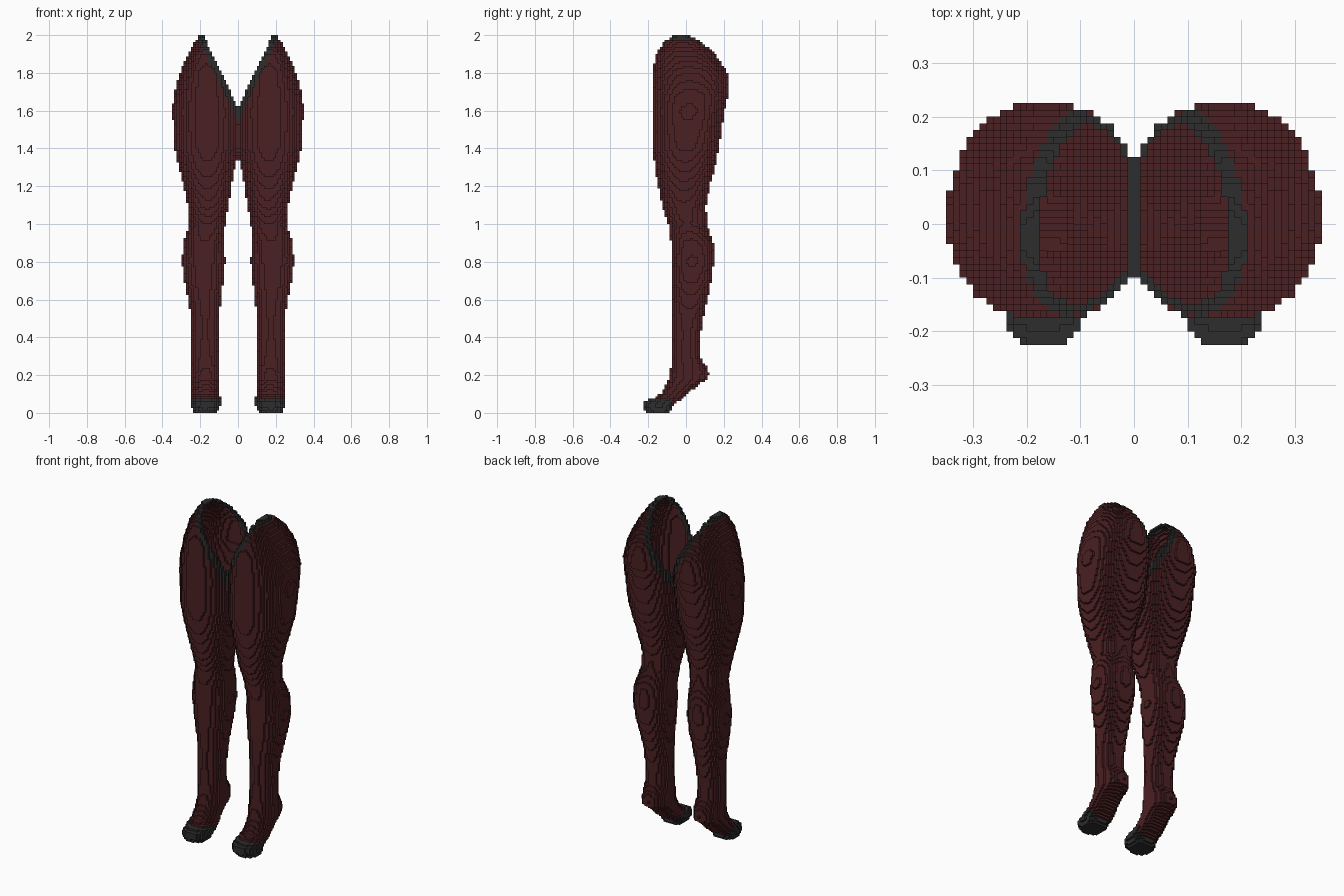
import bpy, bmesh, math

cube = bpy.data.objects.get("Cube")
if cube:
    bpy.data.objects.remove(cube, do_unlink=True)

S = 0.0125  # block size


def material(name, rgb):
    m = bpy.data.materials.new(name)
    m.use_nodes = True
    m.diffuse_color = (*rgb, 1)
    b = m.node_tree.nodes["Principled BSDF"]
    b.inputs["Base Color"].default_value = (*rgb, 1)
    b.inputs["Roughness"].default_value = 0.8
    return m


RED = material("dark red cloth", (0.070, 0.0145, 0.016))
GREY = material("charcoal trim", (0.026, 0.026, 0.026))

# Leg cross-sections: height, inner x, outer x, front y, back y
SECTIONS = [
    (0.00, .110, .235, -.205, -.085),
    (0.03, .095, .245, -.228, -.070),
    (0.06, .085, .245, -.225, -.040),
    (0.08, .090, .245, -.165, -.010),
    (0.11, .100, .245, -.125, .020),
    (0.15, .100, .245, -.105, .065),
    (0.18, .100, .245, -.092, .112),
    (0.21, .100, .245, -.088, .120),
    (0.25, .100, .245, -.080, .105),
    (0.30, .100, .248, -.072, .070),
    (0.40, .105, .245, -.070, .075),
    (0.50, .100, .248, -.070, .090),
    (0.60, .090, .265, -.072, .112),
    (0.70, .078, .285, -.075, .135),
    (0.80, .067, .297, -.077, .146),
    (0.90, .073, .287, -.080, .145),
    (1.00, .068, .257, -.093, .108),
    (1.10, .050, .265, -.125, .105),
    (1.20, .035, .287, -.147, .126),
    (1.30, .015, .312, -.165, .152),
    (1.40, -.008, .335, -.175, .175),
    (1.60, -.020, .347, -.176, .203),
    (1.68, -.010, .340, -.176, .225),
    (1.80, .020, .307, -.176, .220),
    (1.90, .075, .266, -.160, .155),
    (1.97, .120, .225, -.110, .075),
    (2.00, .150, .205, -.060, .005),
]


def section(z):
    for a, b in zip(SECTIONS, SECTIONS[1:]):
        if z <= b[0]:
            t = (z - a[0]) / (b[0] - a[0])
            return [p + (q - p) * t for p, q in zip(a[1:], b[1:])]


# Solid leg volume made of blocks on the +x side
solid = set()
for k in range(160):
    x0, x1, y0, y1 = section((k + .5) * S)
    cx, cy, rx, ry = (x0 + x1) / 2, (y0 + y1) / 2, (x1 - x0) / 2, (y1 - y0) / 2
    for i in range(30):
        for j in range(-20, 20):
            u = abs((i + .5) * S - cx) / rx
            v = abs((j + .5) * S - cy) / ry
            if u ** 2.3 + v ** 2.3 <= 1:
                solid.add((i, j, k))

DIRS = [(1, 0, 0), (-1, 0, 0), (0, 1, 0), (0, -1, 0), (0, 0, 1), (0, 0, -1)]


def step(c, d):
    return (c[0] + d[0], c[1] + d[1], c[2] + d[2])


def below_cut(c):
    """Distance below the slanted opening at the top of the leg."""
    return (1.615 + 2.1 * (c[0] + .5) * S - (c[2] + .5) * S) / math.hypot(1, 2.1)


# Hollow cloth shell, open along the slanted cut, sorted into parts
shell = {c for c in solid
         if below_cut(c) > 0 and any(step(c, d) not in solid for d in DIRS)}
parts = {"leg": set(), "top_trim": set(), "toe_cap": set()}
for c in shell:
    if below_cut(c) < 0.032:
        parts["top_trim"].add(c)
    elif c[1] * S < -0.08 and c[2] * S < 0.075:
        parts["toe_cap"].add(c)
    else:
        parts["leg"].add(c)


def mirrored(cells):
    return {(-1 - i, j, k) for i, j, k in cells}


occupied = shell | mirrored(shell)


def build(name, cells, mat):
    """Make an object from the exposed block faces of the given cells."""
    bm = bmesh.new()
    verts = {}

    def vert(p):
        if p not in verts:
            verts[p] = bm.verts.new([n * S for n in p])
        return verts[p]

    for c in sorted(cells):
        for d in DIRS:
            if step(c, d) in occupied:
                continue
            axis = [abs(n) for n in d].index(1)
            a, b = (axis + 1) % 3, (axis + 2) % 3
            loop = []
            for s, t in ((0, 0), (1, 0), (1, 1), (0, 1)):
                p = list(c)
                p[axis] += d[axis] > 0
                p[a] += s
                p[b] += t
                loop.append(vert(tuple(p)))
            bm.faces.new(loop if d[axis] > 0 else loop[::-1])
    mesh = bpy.data.meshes.new(name)
    bm.to_mesh(mesh)
    bm.free()
    mesh.materials.append(mat)
    bpy.context.collection.objects.link(bpy.data.objects.new(name, mesh))


for part, cells in parts.items():
    mat = RED if part == "leg" else GREY
    build("left_" + part, cells, mat)
    build("right_" + part, mirrored(cells), mat)
